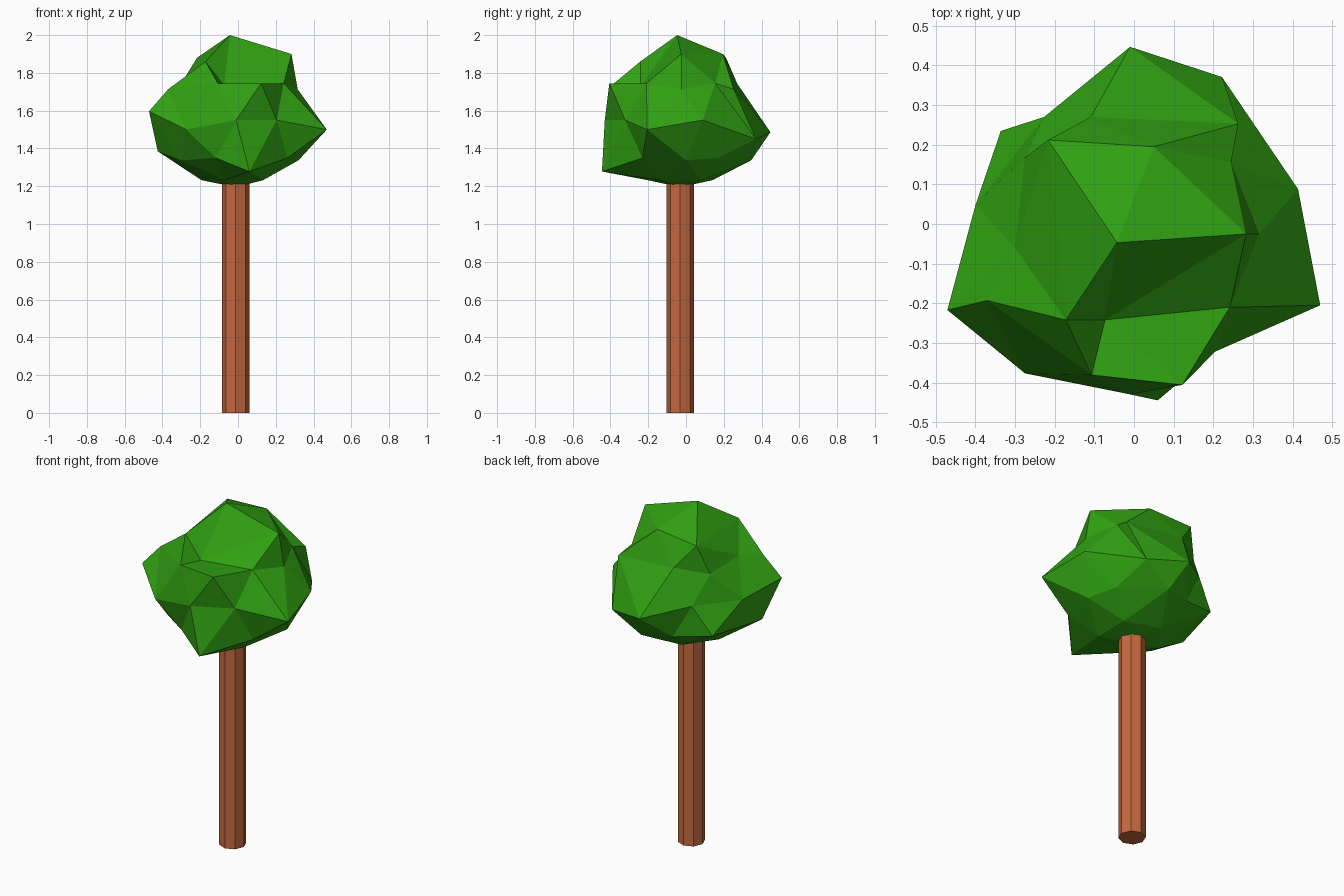
import bpy, bmesh
from math import radians, cos, sin, sqrt
from mathutils import Vector

if "Cube" in bpy.data.objects:
    bpy.data.objects.remove(bpy.data.objects["Cube"])

CX, CY = -0.013, -0.031     # trunk axis


def finish(bm, name, color):
    bmesh.ops.recalc_face_normals(bm, faces=bm.faces)
    mesh = bpy.data.meshes.new(name)
    bm.to_mesh(mesh)
    bm.free()
    mat = bpy.data.materials.new(name + "_colour")
    mat.diffuse_color = (*color, 1)
    mat.use_nodes = True
    mat.node_tree.nodes["Principled BSDF"].inputs["Base Color"].default_value = mat.diffuse_color
    mesh.materials.append(mat)
    obj = bpy.data.objects.new(name, mesh)
    bpy.context.collection.objects.link(obj)
    return obj


# Trunk: eight-sided post, its top hidden inside the crown
bm = bmesh.new()
bmesh.ops.create_cone(bm, cap_ends=True, segments=8, radius1=0.073, radius2=0.073, depth=1.22)
bmesh.ops.translate(bm, verts=bm.verts, vec=(CX, CY, 0.61))
finish(bm, "trunk", (0.55, 0.14, 0.05))

# Crown: low-poly icosphere whose rings of vertices are pushed about
bm = bmesh.new()
bmesh.ops.create_icosphere(bm, subdivisions=2, radius=1)
sphere = [(v, v.co.normalized()) for v in bm.verts]


def place(height, angle, co):
    """Move the sphere vertex at this unit height and angle to co."""
    r, a = sqrt(1 - height * height), radians(angle)
    ideal = Vector((r * cos(a), r * sin(a), height))
    max(sphere, key=lambda s: s[1].dot(ideal))[0].co = co


def ring(height, start, z, points):
    """Spread points round a ring; a third value replaces the ring's z."""
    for i, p in enumerate(points):
        place(height, start + 360 / len(points) * i, p if len(p) == 3 else (*p, z))


def round_ring(height, start, z, radius):
    angles = [radians(start + 72 * i) for i in range(5)]
    ring(height, start, z, [(CX + radius * cos(a), CY + radius * sin(a)) for a in angles])


# top of the crown, with a dent at the front
place(1, 0, (-.043, -.047, 2))
ring(.851, 0, 1.9, [(.283, -.025), (.05, .195), (-.217, .212, 1.88),
                    (-.172, -.242, 1.86), (-.073, -.242, 1.73)])
ring(.526, 36, 1.745, [(.245, .155), (-.109, .27), (-.3, -.06),
                       (-.107, -.381), (.242, -.21)])
ring(.447, 0, 1.713, [(.316, -.025), (.263, .253), (-.275, .168),
                      (-.37, -.193), (.122, -.406, 1.745)])
# widest part
ring(0, 18, 1.55, [(.414, .088), (.222, .371, 1.45), (-.01, .447, 1.486), (-.227, .27),
                   (-.4, .048), (-.471, -.217, 1.597), (-.275, -.377, 1.5),
                   (-.01, -.43), (.205, -.322), (.47, -.205, 1.5)])
# underside
round_ring(-.447, 36, 1.35, .34)
place(-.447, 180, (-.425, -.1, 1.385))
ring(-.526, 0, 1.337, [(.32, 0), (.05, .345), (-.336, .235, 1.39),
                       (-.3, -.22), (.06, -.445, 1.278)])
round_ring(-.851, 36, 1.232, .18)
place(-1, 0, (CX, CY, 1.195))
finish(bm, "crown", (0.03, 0.36, 0.006))
